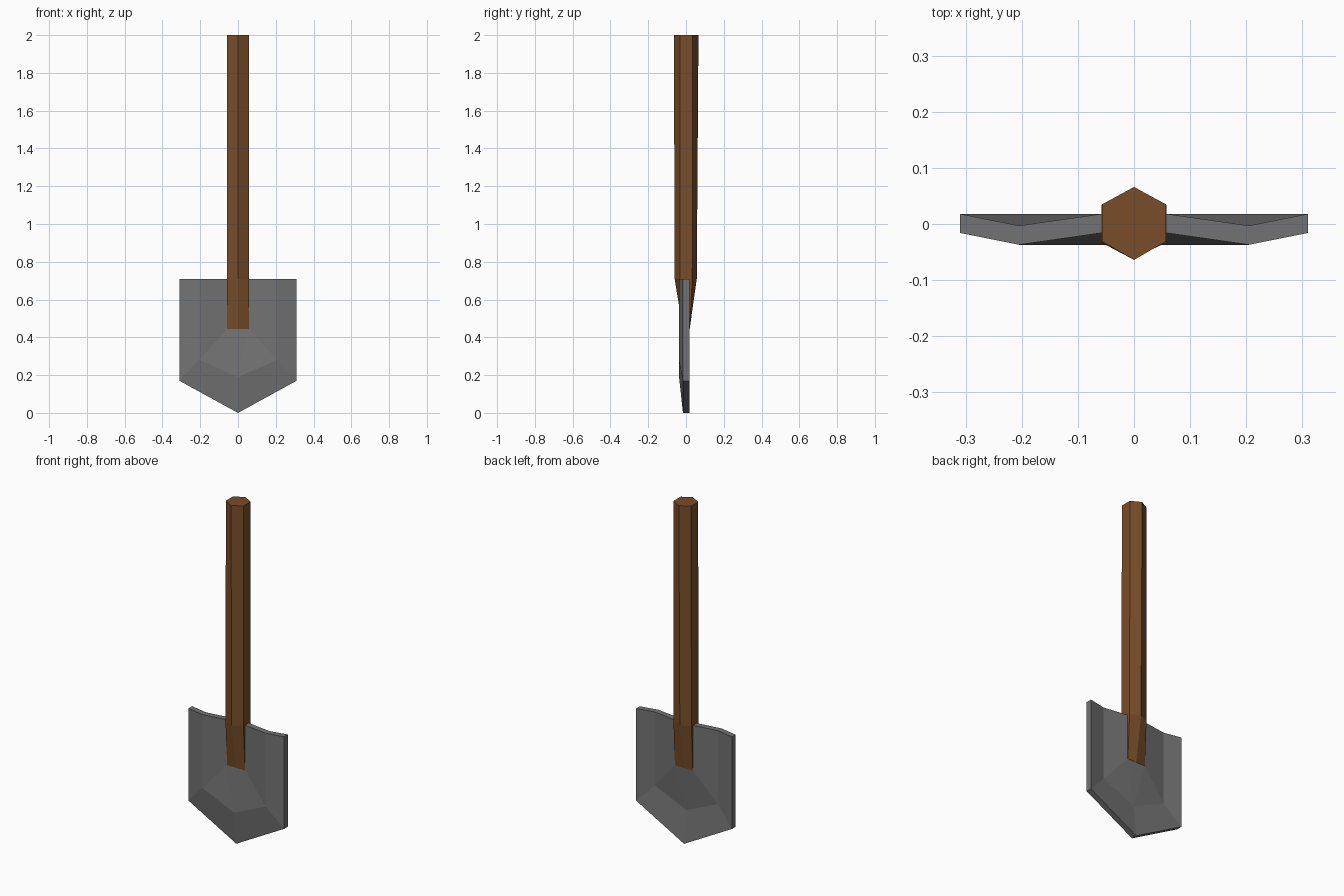
import bpy, bmesh
from mathutils import Vector

if "Cube" in bpy.data.objects:
    bpy.data.objects.remove(bpy.data.objects["Cube"])


def material(name, rgb):
    m = bpy.data.materials.new(name)
    m.diffuse_color = (*rgb, 1)
    m.use_nodes = True
    m.node_tree.nodes["Principled BSDF"].inputs["Base Color"].default_value = m.diffuse_color
    return m


def finish(bm, name, mat):
    bmesh.ops.recalc_face_normals(bm, faces=bm.faces)
    me = bpy.data.meshes.new(name)
    bm.to_mesh(me)
    bm.free()
    ob = bpy.data.objects.new(name, me)
    bpy.context.collection.objects.link(ob)
    me.materials.append(mat)
    return ob


# Blade: right half of the folded front sheet, mirrored then thickened in y
HIGH, LOW, THICK = -0.016, -0.037, 0.034
pts = {
    "outer_top": (0.31, HIGH, 0.71), "outer_low": (0.31, HIGH, 0.17),
    "fold_top": (0.205, LOW, 0.71), "fold_low": (0.205, LOW, 0.28),
    "neck_top": (0.058, HIGH, 0.71), "neck_low": (0.058, HIGH, 0.445),
    "mid_top": (0, HIGH, 0.71), "mid_low": (0, HIGH, 0.445),
    "belly": (0, LOW, 0.19), "tip": (0, HIGH, 0.0),
}
panels = [
    ("outer_top", "fold_top", "fold_low", "outer_low"),
    ("fold_top", "neck_top", "neck_low", "fold_low"),
    ("neck_top", "mid_top", "mid_low", "neck_low"),
    ("outer_low", "fold_low", "belly", "tip"),
    ("fold_low", "neck_low", "belly"),
    ("neck_low", "mid_low", "belly"),
]
bm = bmesh.new()
for side in (1, -1):
    verts = {k: bm.verts.new((side * x, y, z)) for k, (x, y, z) in pts.items()}
    for p in panels:
        bm.faces.new([verts[k] for k in p][::side])
bmesh.ops.remove_doubles(bm, verts=bm.verts, dist=1e-5)
ext = bmesh.ops.extrude_face_region(bm, geom=bm.faces[:], use_keep_orig=True)
bmesh.ops.translate(bm, vec=Vector((0, THICK, 0)),
                    verts=[g for g in ext["geom"] if isinstance(g, bmesh.types.BMVert)])
finish(bm, "blade", material("steel", (0.17, 0.17, 0.17)))

# Handle: hexagonal rings (z, half width, side y front/back, ridge y front/back)
rings = [
    (0.445, 0.058, -0.0175, 0.0195, -0.0175, 0.0195),
    (0.71, 0.058, -0.033, 0.033, -0.06, 0.057),
    (2.0, 0.057, -0.031, 0.035, -0.064, 0.066),
]
bm = bmesh.new()
loops = []
for z, w, sf, sb, rf, rb in rings:
    loops.append([bm.verts.new((x, y, z)) for x, y in
                  ((0, rf), (w, sf), (w, sb), (0, rb), (-w, sb), (-w, sf))])
for a, b in zip(loops, loops[1:]):
    for i in range(6):
        j = (i + 1) % 6
        bm.faces.new((a[i], a[j], b[j], b[i]))
bm.faces.new(loops[0][::-1])
bm.faces.new(loops[-1])
finish(bm, "handle", material("wood", (0.19, 0.075, 0.022)))
